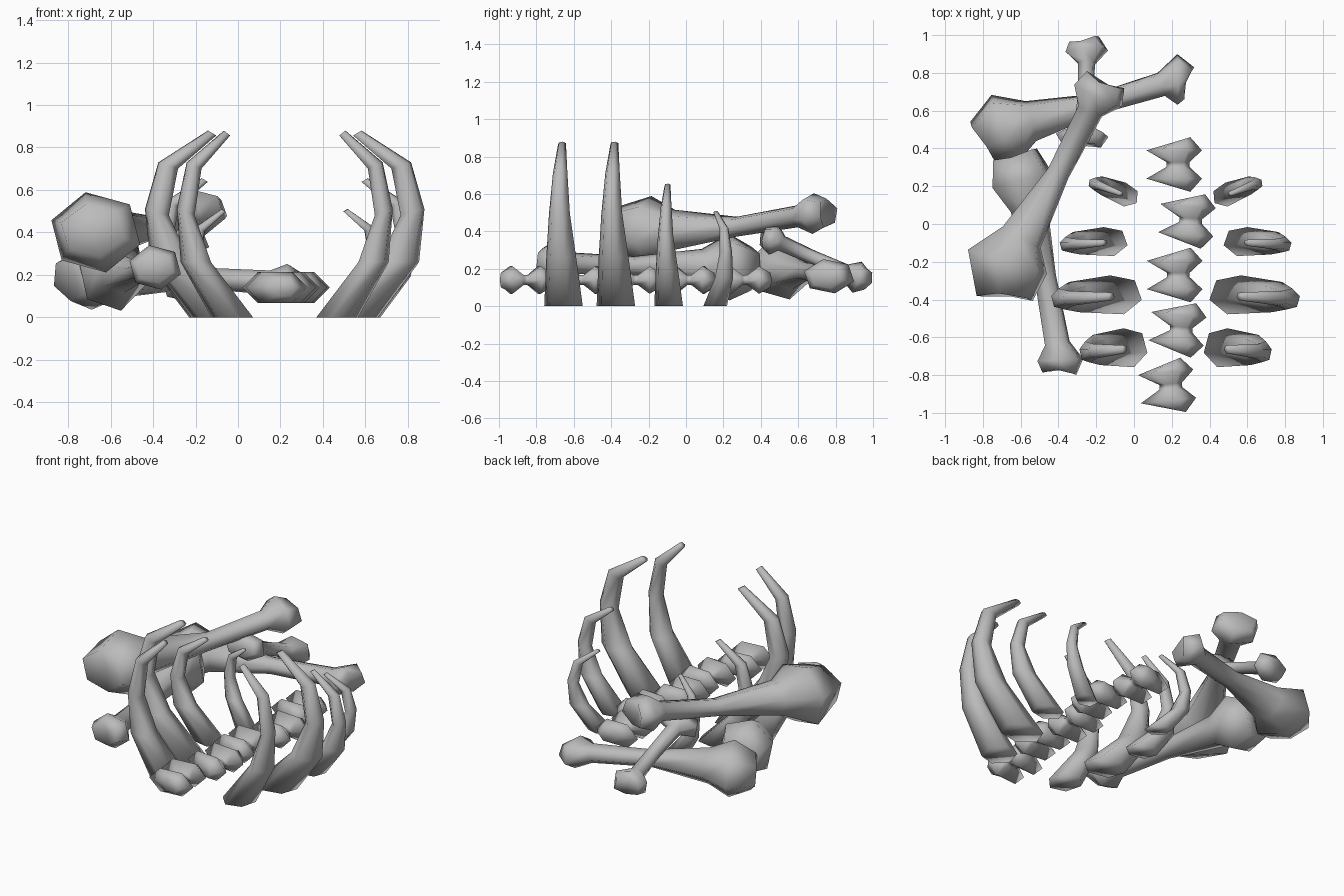
import bpy, bmesh, math
from mathutils import Vector, Matrix

if "Cube" in bpy.data.objects:
    bpy.data.objects.remove(bpy.data.objects["Cube"])

GREY = (0.5, 0.5, 0.5, 1)
mat = bpy.data.materials.new("bone grey")
mat.use_nodes = True
mat.diffuse_color = GREY
mat.node_tree.nodes["Principled BSDF"].inputs["Base Color"].default_value = GREY
SPINE_X = 0.22


def loft(name, rings, tips=(None, None)):
    """Skin a list of rings; each end is a flat cap or a fan to a tip point."""
    bm = bmesh.new()
    loops = [[bm.verts.new(p) for p in ring] for ring in rings]
    n = len(loops[0])
    for a, b in zip(loops, loops[1:]):
        for i in range(n):
            bm.faces.new((a[i], a[(i + 1) % n], b[(i + 1) % n], b[i]))
    for loop, tip in ((loops[0], tips[0]), (loops[-1], tips[1])):
        if tip is None:
            bm.faces.new(loop)
        else:
            t = bm.verts.new(tip)
            for i in range(n):
                bm.faces.new((loop[i], loop[(i + 1) % n], t))
    bmesh.ops.recalc_face_normals(bm, faces=bm.faces)
    for f in bm.faces:
        f.smooth = True
    mesh = bpy.data.meshes.new(name)
    bm.to_mesh(mesh)
    bm.free()
    mesh.materials.append(mat)
    obj = bpy.data.objects.new(name, mesh)
    bpy.context.collection.objects.link(obj)


def hexagon(start=0.0):
    return [(math.cos(start + math.tau * i / 6), math.sin(start + math.tau * i / 6)) for i in range(6)]


# Ribs: centre x, centre y, z, half width, half depth, tilt
RIB = [(0.13, 0, 0, 0.135, 0.107, 0), (0.358, -0.012, 0.26, 0.098, 0.083, 0.0),
       (0.422, -0.022, 0.495, 0.058, 0.058, 0.015), (0.369, -0.018, 0.715, 0.048, 0.04, 0.015),
       (0.162, -0.008, 0.868, 0.02, 0.022, 0.012)]


def rib_pair(name, x, y, scale, turn):
    turn = Matrix.Rotation(turn, 3, 'Z')
    for side, label in ((1, "left"), (-1, "right")):
        rings = []
        for cx, cy, z, w, d, tilt in RIB:
            ring = []
            for c, s in hexagon(0.25):
                p = turn @ Vector(((cx + w * c) * scale[0], (cy + d * s) * scale[1], (z + tilt * c) * scale[2]))
                ring.append((SPINE_X + side * (x - SPINE_X + p.x), y + p.y, p.z))
            rings.append(ring)
        loft(f"{name}_rib_{label}", rings)


rib_pair("first", 0.37, -0.655, (0.75, 1, 1), 0)
rib_pair("second", 0.40, -0.375, (1, 1, 1), 0)
rib_pair("third", 0.475, -0.093, (0.75, 0.745, 0.745), 0)
rib_pair("fourth", 0.42, 0.125, (0.58, 0.58, 0.58), 0.42)

# Vertebrae: offset along y, offset along x, half width, half height
SPOOL = [(-0.128, 0.03, 0.055, 0.045), (-0.075, 0, 0.147, 0.085), (-0.012, 0.02, 0.06, 0.03),
         (0.012, 0.02, 0.06, 0.03), (0.075, 0, 0.147, 0.085), (0.128, 0.03, 0.055, 0.045)]
for k, (x, y, turn) in enumerate([(0.175, -0.86, 0.1), (0.23, -0.555, -0.1), (0.215, -0.27, 0),
                                  (0.28, 0.02, -0.08), (0.213, 0.315, 0)]):
    rot = Matrix.Rotation(turn, 3, 'Z')
    rings = []
    for dy, dx, w, h in SPOOL:
        skew = math.copysign(0.3, dy) if abs(dy) > 0.1 else 0
        rings.append([rot @ Vector((dx + w * c, dy + skew * w * c, h * s)) + Vector((x, y, 0.14))
                      for c, s in hexagon()])
    loft(f"vertebra_{k + 1}", rings)


def long_bone(name, path, head, foot, neck, shaft, roll):
    """path: end, knob, middle, knob, end. head and foot: end half width,
    knob half width, knob half thickness. neck and shaft: radii."""
    cap0, knob0, mid, knob1, cap1 = (Vector(p) for p in path)
    (e0, w0, h0), (e1, w1, h1) = head, foot
    centres = [cap0, knob0, knob0.lerp(mid, 0.28), mid, knob1.lerp(mid, 0.2), knob1, cap1]
    sizes = [(e0, h0 * 0.65), (w0, h0), (neck, neck * 0.95), (shaft, shaft * 0.9),
             (shaft * 1.15, shaft), (w1, h1), (e1, h1 * 0.7)]
    dimples = [0.025, 0, 0, 0, 0, 0, -0.03]
    steps = [(b - a).normalized() for a, b in zip(centres, centres[1:])]
    rings = []
    for i, (centre, (w, h), dimple) in enumerate(zip(centres, sizes, dimples)):
        along = (steps[max(i - 1, 0)] + steps[min(i, 5)]).normalized()
        side = along.cross(Vector((0, 0, 1))).normalized()
        up = side.cross(along)
        rings.append([centre + side * w * 1.04 * c + up * h * 1.02 * s + along * dimple * (1 - abs(c))
                      for c, s in hexagon(roll)])
    # Dimple between the two lobes of each knob
    loft(name, rings, (cap0.lerp(knob0, 0.25), cap1.lerp(knob1, 0.5)))


long_bone("upper_long_bone",
          [(-0.685, -0.395, 0.41), (-0.67, -0.2, 0.4), (-0.40, 0.27, 0.425), (-0.19, 0.68, 0.495), (-0.15, 0.765, 0.5)],
          (0.15, 0.22, 0.19), (0.11, 0.14, 0.11), 0.115, 0.06, -0.3)
long_bone("rear_long_bone",
          [(-0.80, 0.43, 0.18), (-0.68, 0.51, 0.2), (-0.2, 0.635, 0.185), (0.23, 0.765, 0.16), (0.295, 0.745, 0.16)],
          (0.13, 0.19, 0.165), (0.088, 0.135, 0.092), 0.11, 0.056, 0.3)
long_bone("side_long_bone",
          [(-0.63, 0.37, 0.2), (-0.59, 0.23, 0.21), (-0.47, -0.28, 0.215), (-0.39, -0.72, 0.235), (-0.395, -0.795, 0.235)],
          (0.12, 0.165, 0.18), (0.09, 0.122, 0.105), 0.1, 0.058, 0.3)
long_bone("short_bone",
          [(-0.265, 0.98, 0.14), (-0.25, 0.915, 0.155), (-0.255, 0.68, 0.26), (-0.275, 0.47, 0.355), (-0.27, 0.4, 0.37)],
          (0.08, 0.113, 0.088), (0.095, 0.14, 0.085), 0.045, 0.042, 0.3)
